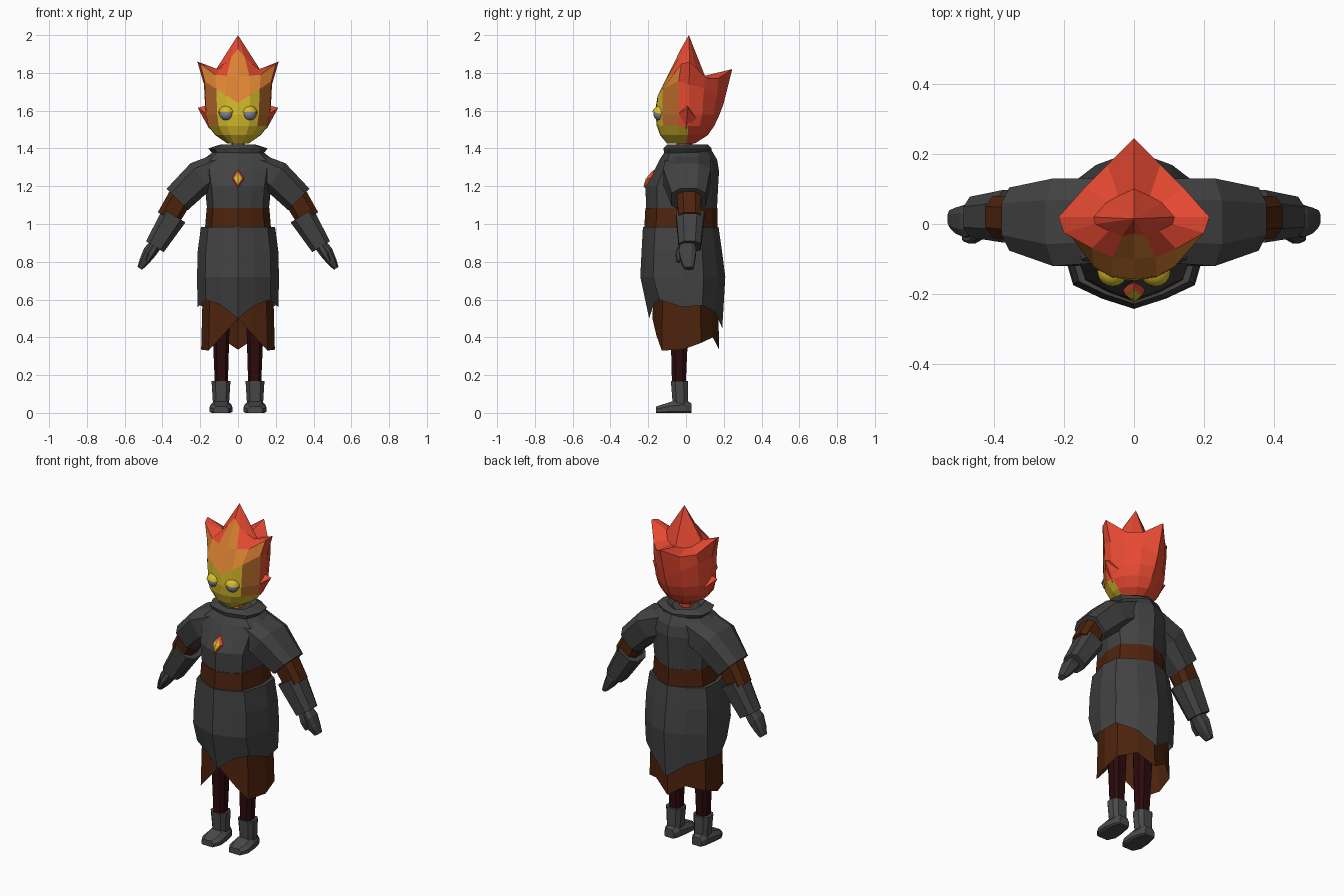
import bpy, bmesh, math
from mathutils import Vector

if "Cube" in bpy.data.objects:
    bpy.data.objects.remove(bpy.data.objects["Cube"])

def mat(name, r, g, b):
    m = bpy.data.materials.new(name)
    m.diffuse_color = (r, g, b, 1)
    m.use_nodes = True
    m.node_tree.nodes["Principled BSDF"].inputs["Base Color"].default_value = m.diffuse_color
    return m

COAT = mat("charcoal cloth", .055, .055, .055)
BOOT = mat("boot grey", .067, .067, .067)
BROWN = mat("dark brown", .075, .017, .004)
MAROON = mat("dark maroon", .025, .003, .004)
RED = mat("flame red", .79, .067, .032)
ORANGE = mat("flame orange", .70, .22, .032)
AMBER = mat("amber", .50, .155, .025)
YELLOW = mat("face yellow", .68, .50, .025)
EYE = mat("eye grey", .22, .23, .31)

def finish(name, bm, mats, rule=None):
    """Turn a bmesh into an object, colouring faces by a rule on their centre."""
    bmesh.ops.recalc_face_normals(bm, faces=bm.faces)
    if rule:
        for f in bm.faces:
            f.material_index = rule(f.calc_center_median())
    me = bpy.data.meshes.new(name)
    bm.to_mesh(me)
    bm.free()
    for m in mats:
        me.materials.append(m)
    ob = bpy.data.objects.new(name, me)
    bpy.context.collection.objects.link(ob)
    return ob

def loft(name, rings, mats, rule=None, caps=(True, True), apex=None):
    """Skin a list of closed rings, with optional caps or a pointed end."""
    bm = bmesh.new()
    rows = [[bm.verts.new(p) for p in r] for r in rings]
    n = len(rows[0])
    for a, b in zip(rows, rows[1:]):
        for i in range(n):
            j = (i + 1) % n
            bm.faces.new((a[i], a[j], b[j], b[i]))
    if caps[0]:
        bm.faces.new(rows[0])
    if apex:
        tip = bm.verts.new(apex)
        for i in range(n):
            bm.faces.new((rows[-1][i], rows[-1][(i + 1) % n], tip))
    elif caps[1]:
        bm.faces.new(rows[-1])
    return finish(name, bm, mats, rule)

def mirrored(half):
    """Close a half outline (front centre to back centre) into a full ring."""
    return list(half) + [(-x, y, z) for x, y, z in half[-2:0:-1]]

def ring(shape, hw, front, back, z):
    """Scale a half outline; z is one height or one per point."""
    zs = z if isinstance(z, (list, tuple)) else [z] * len(shape)
    return mirrored([(x * hw, y * (front if y < 0 else back), h)
                     for (x, y), h in zip(shape, zs)])

BODY = [(0, -1), (.42, -.88), (.8, -.72), (1, -.1), (.95, .45), (.5, .81), (0, 1)]
HEAD = [(0, -1), (.36, -.95), (.64, -.78), (.98, -.25), (1, .08), (.82, .48), (.45, .82), (0, 1)]

# torso, belt, lower coat with pointed hem, skirt
loft("coat_top", [ring(BODY, *r) for r in (
    (.162, .21, .163, 1.06), (.175, .215, .17, 1.2), (.19, .17, .175, 1.28),
    (.185, .14, .165, 1.34), (.11, .10, .13, 1.40))], [COAT])
loft("belt", [ring(BODY, .176, .222, .168, .96), ring(BODY, .166, .215, .166, 1.085)], [BROWN])
loft("coat_skirt", [ring(BODY, *r) for r in (
    (.214, .195, .192, [.50, .57, .60, .56, .57, .53, .45]),
    (.217, .242, .208, .72), (.213, .235, .19, .86), (.196, .228, .172, .985))],
    [COAT], caps=(False, True))
loft("under_skirt", [ring(BODY, .195, .178, .175, [.50, .41, .33, .335, .37, .40, .335]),
                     ring(BODY, .187, .172, .17, .64)], [BROWN], caps=(False, True))

# flared collar and neck
loft("collar", [ring(BODY, *r) for r in (
    (.12, .11, .13, 1.355), (.157, .12, .135, 1.40), (.095, .10, .115, 1.42), (.06, .06, .06, 1.39))], [COAT])
loft("neck", [ring(BODY, .035, .05, .035, 1.36), ring(BODY, .035, .05, .035, 1.46)],
     [ORANGE, RED], lambda c: int(c.y > 0))

# chest jewel lying on the sloped chest: red rim, orange bevel, yellow centre
def diamond(w, h, out):
    return [(x, -.215 + .56 * (z + .04) - out, 1.24 + z)
            for x, z in ((w, 0), (0, h), (-w, 0), (0, -h))]

def jewel_colour(c):
    r = abs(c.x) / .032 + abs(c.z - 1.24) / .052
    return 0 if r > .76 else 1 if r > .5 else 2

loft("chest_jewel", [diamond(.032, .052, -.005), diamond(.024, .039, .01), diamond(.018, .029, .013)],
     [RED, ORANGE, YELLOW], jewel_colour, apex=(0, -.213, 1.24))

# head: face rings, slanted brow, spiked rim, inner dip, top flame tip
brow = [1.64 + .55 * x * .178 * (1.2 if y < 0 else 1) for x, y in HEAD]
rim = [(0, -.10, 1.78), (.06, -.095, 1.785), (.12, -.07, 1.79), (.2, -.025, 1.848),
       (.215, .02, 1.86), (.14, .105, 1.775), (.075, .17, 1.77), (0, .245, 1.82)]
dip = [(0, -.028, 1.925), (.035, -.035, 1.885), (.072, -.02, 1.85), (.11, 0, 1.82),
       (.115, .02, 1.82), (.08, .06, 1.79), (.045, .08, 1.78), (0, .10, 1.785)]

def head_colour(c):
    if c.y > (-.03 if c.z > 1.5 else .0):
        return 0
    if c.z > 1.805:                      # flame tongues between the spikes
        return 1 if abs(c.x) < .035 else 0
    if c.z > 1.69:
        return 1
    if c.z > 1.53 and abs(c.x) > .1:
        return 2
    return 3

loft("head", [ring(HEAD, *r) for r in (
    (.055, .10, .045, 1.425), (.12, .137, .115, 1.47), (.16, .155, .15, 1.52),
    (.172, .162, .178, 1.58), (.18, .157, .20, brow))] + [mirrored(rim), mirrored(dip)],
    [RED, ORANGE, AMBER, YELLOW], head_colour, apex=(0, .015, 2.0))

def limb(name, sections, s, m):
    """Chamfered tube; each section is (x, y, z, half width, half depth)."""
    rings = []
    for i, (x, y, z, w, d) in enumerate(sections):
        a, b = sections[max(i - 1, 0)], sections[min(i + 1, len(sections) - 1)]
        t = Vector((b[0] - a[0], 0, b[2] - a[2])).normalized()
        p = Vector((-t.z, 0, t.x))
        rings.append([(s * (x + p.x * u * w), y + v * d, z + p.z * u * w) for u, v in (
            (1, .5), (.6, 1), (-.6, 1), (-1, .5), (-1, -.5), (-.6, -1), (.6, -1), (1, -.5))])
    loft(name, rings, [m])

def eyeball(name, radius, s, m, lid=False):
    """Smooth sphere; a lid keeps only the upper half, tipped back."""
    bm = bmesh.new()
    bmesh.ops.create_uvsphere(bm, u_segments=16, v_segments=10, radius=radius)
    if lid:
        bmesh.ops.delete(bm, geom=[v for v in bm.verts if v.co.z < -.001], context='VERTS')
    ob = finish(name, bm, [m])
    ob.location = (s * .061, -.136, 1.584)
    ob.rotation_euler.x = math.radians(-12)
    for p in ob.data.polygons:
        p.use_smooth = True

for s, side in ((1, "left"), (-1, "right")):
    # sleeve, band, cuff, mitten hand and thumb
    limb(side + "_sleeve", [(.07, .01, 1.31, .075, .12), (.20, .005, 1.25, .088, .125),
                            (.322, .014, 1.13, .08, .09)], s, COAT)
    limb(side + "_sleeve_band", [(.30, .015, 1.15, .066, .066), (.37, .02, 1.03, .063, .06)], s, BROWN)
    limb(side + "_cuff", [(.338, .022, 1.045, .07, .075), (.44, .02, .88, .055, .058)], s, COAT)
    limb(side + "_hand", [(.425, .01, .905, .034, .035), (.468, .008, .85, .036, .046),
                          (.498, .01, .80, .026, .036), (.52, .015, .765, .014, .024)], s, COAT)
    limb(side + "_thumb", [(.435, -.025, .885, .016, .016), (.462, -.042, .84, .017, .014),
                           (.482, -.04, .80, .01, .009)], s, COAT)

    # leg, boot shaft, foot
    limb(side + "_leg", [(.09, -.03, .60, .052, .05), (.09, -.035, .42, .044, .046),
                         (.088, -.038, .14, .034, .036)], s, MAROON)
    limb(side + "_boot_shaft", [(.09, -.035, .168, .05, .045), (.09, -.03, .04, .042, .04)], s, BOOT)
    foot = [(.028, .032, .05), (.0, .046, .07), (-.06, .058, .065), (-.12, .06, .046), (-.158, .04, .034)]
    loft(side + "_foot", [[(s * (.09 + u * w), y, v * h) for u, v in (
        (1, .12), (1, .6), (.6, 1), (-.6, 1), (-1, .6), (-1, .12), (-.8, 0), (.8, 0))]
        for y, w, h in foot], [BOOT])

    # ear spike
    ear = [(.155, -.055, 1.575), (.15, 0, 1.50), (.155, .055, 1.56), (.16, .005, 1.63)]
    loft(side + "_ear", [[(s * x, y, z) for x, y, z in ear]], [RED], apex=(s * .213, .01, 1.615))

    # eye and heavy upper lid
    eyeball(side + "_eye", .037, s, EYE)
    eyeball(side + "_eyelid", .043, s, YELLOW, lid=True)
